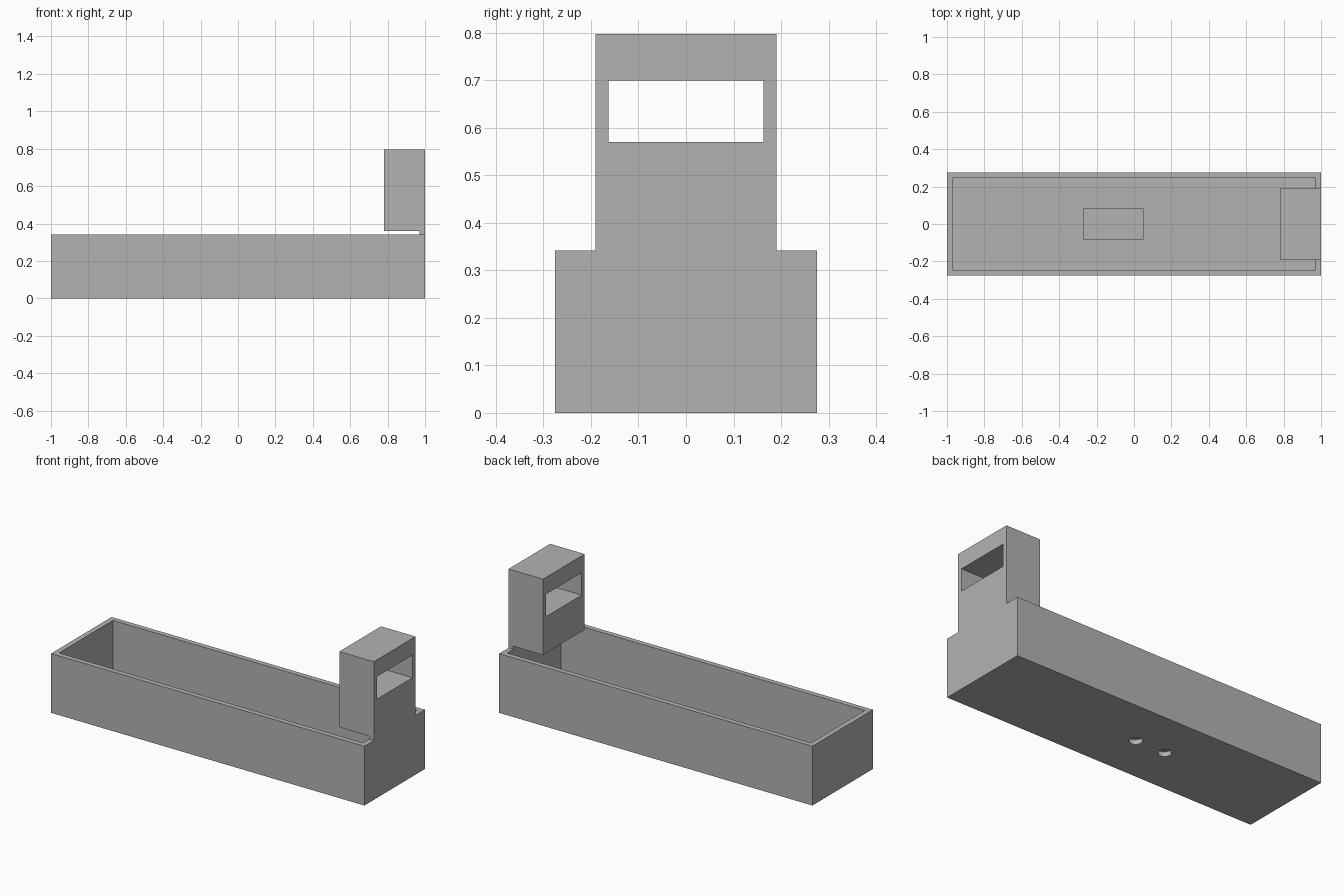
import bpy
import bmesh
from mathutils import Matrix, Vector

if "Cube" in bpy.data.objects:
    bpy.data.objects.remove(bpy.data.objects["Cube"], do_unlink=True)

grey = bpy.data.materials.new("plain grey")
grey.use_nodes = True
colour = (0.45, 0.45, 0.45, 1)
grey.diffuse_color = colour
grey.node_tree.nodes["Principled BSDF"].inputs["Base Color"].default_value = colour


def finish(name, bm):
    bmesh.ops.recalc_face_normals(bm, faces=bm.faces)
    mesh = bpy.data.meshes.new(name)
    bm.to_mesh(mesh)
    bm.free()
    mesh.materials.append(grey)
    obj = bpy.data.objects.new(name, mesh)
    bpy.context.collection.objects.link(obj)
    return obj


def box(name, low, high):
    low, high = Vector(low), Vector(high)
    bm = bmesh.new()
    place = Matrix.Translation((low + high) / 2) @ Matrix.Diagonal((*(high - low), 1))
    bmesh.ops.create_cube(bm, size=1, matrix=place)
    return finish(name, bm)


def cylinder(name, centre, radius, depth):
    bm = bmesh.new()
    bmesh.ops.create_cone(bm, cap_ends=True, segments=32, radius1=radius,
                          radius2=radius, depth=depth,
                          matrix=Matrix.Translation(centre))
    return finish(name, bm)


def cut(obj, cutter):
    cutter.hide_render = True
    mod = obj.modifiers.new("cut", "BOOLEAN")
    mod.operation = "DIFFERENCE"
    mod.solver = "EXACT"
    mod.object = cutter
    bpy.context.view_layer.objects.active = obj
    bpy.ops.object.modifier_apply(modifier=mod.name)
    bpy.data.objects.remove(cutter, do_unlink=True)


half_width, rim, wall, floor = 0.276, 0.342, 0.03, 0.027

# Open trough with two round pockets in the underside
trough = box("trough", (-1, -half_width, 0), (1, half_width, rim))
cut(trough, box("cavity_cutter", (-1 + wall, -half_width + wall, floor),
                (1 - wall, half_width - wall, rim + 0.1)))
for x in (-0.2, -0.01):
    cut(trough, cylinder("pocket_cutter", (x, 0, 0), 0.036, 0.1))

# Raised pad that closes the pockets from above
box("floor_pad", (-0.27, -0.083, floor), (0.05, 0.083, 0.055))

# Tower on the end wall: L-shaped profile extruded across the width
profile = [(1 - wall, rim), (1, rim), (1, 0.797), (0.78, 0.797),
           (0.78, 0.36), (1 - wall, 0.36)]
bm = bmesh.new()
face = bm.faces.new([bm.verts.new((x, -0.19, z)) for x, z in profile])
side = bmesh.ops.extrude_face_region(bm, geom=[face])["geom"]
bmesh.ops.translate(bm, vec=(0, 0.38, 0),
                    verts=[v for v in side if isinstance(v, bmesh.types.BMVert)])
tower = finish("tower", bm)

# Window straight through the tower
cut(tower, box("window_cutter", (0.7, -0.163, 0.57), (1.1, 0.163, 0.7)))
